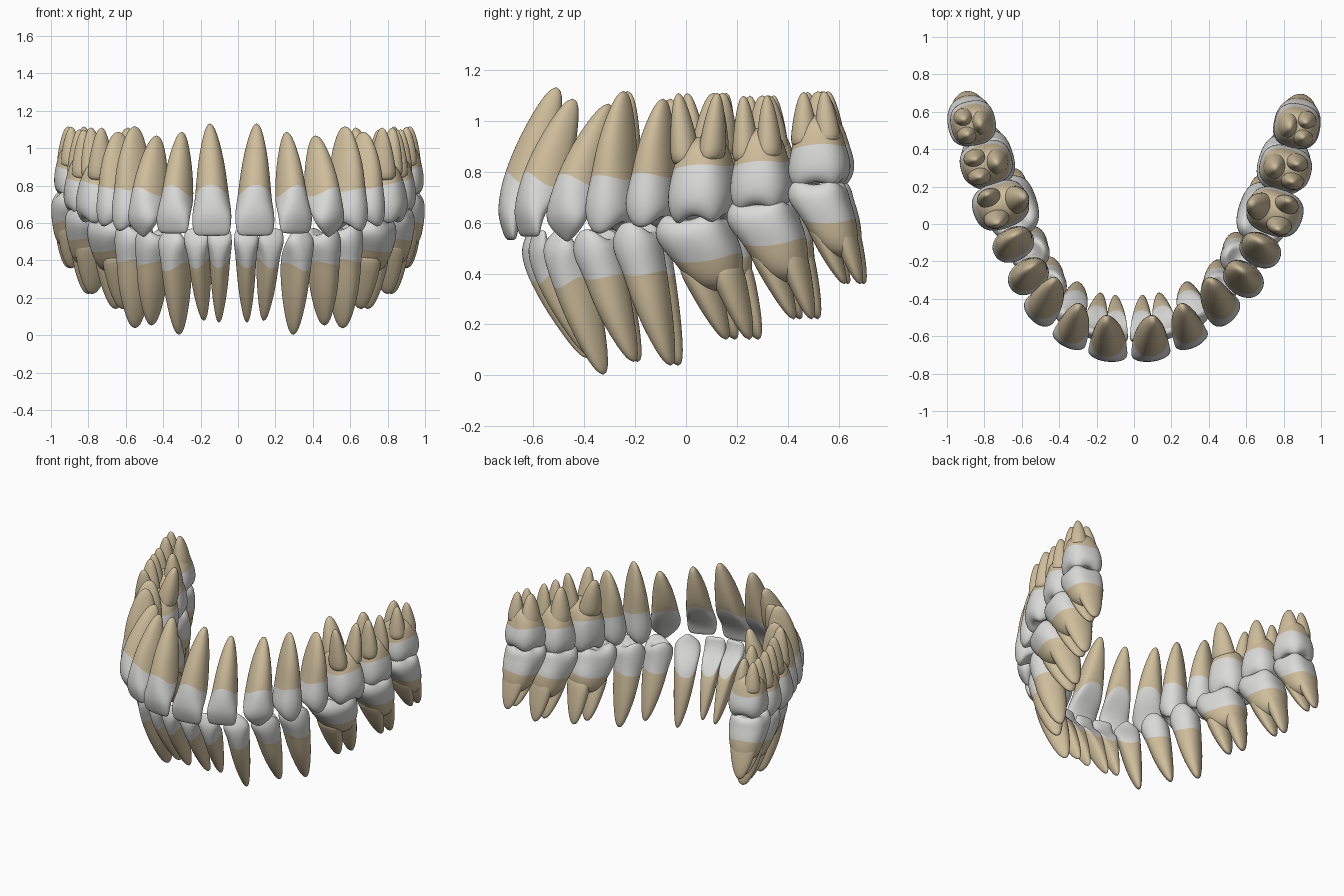
import bpy, bmesh, math
from mathutils import Vector

if "Cube" in bpy.data.objects:
    bpy.data.objects.remove(bpy.data.objects["Cube"])

def material(name, rgb):
    m = bpy.data.materials.new(name)
    m.diffuse_color = (*rgb, 1)
    m.use_nodes = True
    m.node_tree.nodes["Principled BSDF"].inputs["Base Color"].default_value = m.diffuse_color
    return m

ENAMEL = material("enamel white", (0.70, 0.70, 0.69))
ROOT = material("root tan", (0.62, 0.51, 0.33))

# Profiles from biting edge (t=0) over the neck (t=1) to the root tip (t=2):
# t, width scale, depth scale, outward shift, cusp weight
TAPER = [(1.3, .76, .88, 0, 0), (1.6, .57, .71, 0, 0), (1.85, .34, .46, 0, 0),
         (1.96, .18, .25, 0, 0), (2, 0, 0, 0, 0)]
INCISOR = [(0, 0, 0, .45, 0), (0, .68, .1, .45, 0), (.03, .87, .2, .45, 0), (.15, .97, .28, .49, 0),
           (.32, 1.01, .42, .48, 0), (.5, 1.01, .58, .4, 0), (.75, .96, .83, .16, 0), (1, .87, .95, .02, 0)]
CANINE = [(0, 0, 0, .35, 0), (.02, .14, .1, .35, 0), (.14, .55, .25, .4, 0), (.28, .9, .42, .42, 0),
          (.45, 1.02, .62, .36, 0), (.7, .97, .86, .14, 0), (1, .87, .96, .02, 0)]
GRINDER = [(.26, 0, 0, 0, 0), (.23, .25, .25, 0, .2), (.11, .5, .5, 0, .6), (.0, .72, .7, 0, 1),
           (.07, .86, .84, 0, 1), (.22, .97, .95, 0, .7), (.45, 1.01, 1, 0, .2), (.72, .98, .98, 0, 0),
           (1, .88, .9, 0, 0)]

def trunk(furcation):
    """Short root trunk closed by a dome where the roots part."""
    f = furcation
    return [(1 + f * .4, .80, .82, 0, 0), (1 + f * .8, .64, .66, 0, 0),
            (1 + f, .36, .36, 0, 0), (1 + f * 1.05, 0, 0, 0, 0)]

# Separate roots: offset along the arch, offset outward, radii (fractions of tooth size)
THREE = [(-.40, .34, .50, .54), (.40, .34, .48, .52), (0, -.40, .70, .52)]
TWO_ALONG = [(-.40, 0, .48, .84), (.40, 0, .47, .80)]

NAMES = ["central_incisor", "lateral_incisor", "canine", "first_premolar",
         "second_premolar", "first_molar", "second_molar", "third_molar"]
# turn, x, y, half width, half depth, z edge, z neck, tip x, y, z, midline shift
UPPER = [(7, .11, -.645, .103, .095, .532, .765, .125, -.51, 1.135, -.025),
         (25, .308, -.575, .093, .095, .545, .765, .28, -.445, 1.09, -.02),
         (45, .468, -.44, .096, .105, .525, .765, .425, -.305, 1.07, -.01),
         (55, .575, -.295, .088, .115, .55, .77, .562, -.245, 1.12, .01),
         (62, .66, -.14, .088, .115, .575, .78, .655, -.09, 1.09, .015),
         (70, .735, .065, .125, .15, .592, .825, .70, .075, 1.115, .02),
         (75, .80, .30, .118, .14, .642, .835, .80, .285, 1.105, .01),
         (78, .865, .525, .118, .12, .735, .90, .87, .51, 1.12, .005)]
LOWER = [(5, .068, -.57, .064, .078, .57, .40, .075, -.39, .065, -.027),
         (18, .187, -.54, .068, .08, .57, .395, .160, -.38, .075, -.022),
         (38, .32, -.465, .082, .095, .585, .375, .305, -.325, .0, -.01),
         (52, .455, -.35, .09, .095, .58, .395, .462, -.205, .05, 0),
         (62, .56, -.19, .093, .105, .61, .41, .555, -.06, .035, .005),
         (68, .678, .035, .15, .14, .64, .455, .655, .205, .135, .02),
         (74, .79, .30, .136, .14, .70, .52, .80, .46, .215, .01),
         (79, .87, .52, .118, .125, .775, .61, .895, .655, .355, 0)]
# The left back teeth sit a little further back
LEFT_BACK = [0, 0, 0, .015, .03, .035, .025, .015]

def loft(bm, rings, mats):
    """Skin a list of rings; a ring of one point is a closing pole."""
    vs = [[bm.verts.new(p) for p in r] for r in rings]
    for a, b, m in zip(vs, vs[1:], mats):
        n = max(len(a), len(b))
        for i in range(n):
            j = (i + 1) % n
            if len(a) == 1:
                f = bm.faces.new((a[0], b[j], b[i]))
            elif len(b) == 1:
                f = bm.faces.new((a[i], a[j], b[0]))
            else:
                f = bm.faces.new((a[i], a[j], b[j], b[i]))
            f.material_index = m
            f.smooth = True

def oval(n, power):
    """Unit superellipse as (angle, u, v)."""
    out = []
    for i in range(n):
        t = 2 * math.pi * i / n
        c, s = math.cos(t), math.sin(t)
        e = 2 / power
        out.append((t, math.copysign(abs(c) ** e, c), math.copysign(abs(s) ** e, s)))
    return out

def tooth(jaw, side, index, spec):
    turn, cx, cy, a, b, zo, zc, tx, ty, tz, dx = spec
    a, b = a * 1.02, b * 1.02
    phi = math.radians(turn)
    along = Vector((math.cos(phi), math.sin(phi)))     # away from the midline
    out = Vector((math.sin(phi), -math.cos(phi)))      # toward the lips
    c, tip = Vector((cx, cy)), Vector((tx, ty))
    up = 1 if zc > zo else -1
    molar, premolar = index >= 5, index in (3, 4)
    tilt = 0
    if molar:
        tilt = .13 if jaw == "upper" else (.08, .08, -.03)[index - 5]
    wave = .038 if index < 2 else .03 if index == 2 else .012
    bow = 1.1 if molar else 1.45                       # how late the root leans back
    furcation, spread, roots = 0, 1, []
    if molar:
        furcation = (.38, .5, .55)[index - 5]
        roots = THREE if jaw == "upper" else TWO_ALONG
        spread = (1.6, 1.0, .85)[index - 5] if jaw == "upper" else (.8, .65, .65)[index - 5]

    def place(xy, z):
        y = xy.y + (LEFT_BACK[index] if side == "left" else 0)
        sx = 1 if side == "right" else -1
        return (sx * xy.x + dx, y, z + tilt * (xy.y - cy) * max(0, 1 - abs(z - zc) / .3))

    def height(t):
        return zo + (zc - zo) * t if t < 1 else zc + (tz - zc) * (t - 1)

    def centre(t):
        return c.lerp(tip, max(0, (t - .5) / 1.5) ** bow)

    # Crown and trunk
    crown = INCISOR if index < 2 else CANINE if index == 2 else GRINDER
    profile = crown + (trunk(furcation) if furcation else TAPER)
    bm = bmesh.new()
    rings = []
    for t, sa, sb, shift, cusp in profile:
        mid = centre(t) + out * (shift * b)
        if sa == 0:
            rings.append([place(mid, height(t))])
            continue
        ring = []
        for th, u, v in oval(24, 2.6 if molar and t < 1.1 else 2.2):
            z = height(t)
            lobes = math.cos(4 * th) if molar else math.cos(2 * th) if premolar else -1
            z += (zc - zo) * (.15 if molar else .24) * cusp * (1 + lobes) / 2
            z -= up * wave * math.cos(2 * th) * math.exp(-((t - 1) / .35) ** 2)
            ring.append(place(mid + along * (u * sa * a) + out * (v * sb * b), z))
        rings.append(ring)
    loft(bm, rings, [0 if p[0] <= 1 else 1 for p in profile[1:]])

    # Separate roots growing out of the trunk
    for ou, ov, ru, rv in roots:
        offset = along * (ou * a) + out * (ov * b)
        rings = []
        for k, s in [(.04, 0), (.05, .85), (.2, .9), (.4, .8), (.6, .67), (.8, .48), (.94, .27), (1, 0)]:
            mid = centre(1 + k) + offset * (1 + (spread - 1) * k)
            z = zc + (tz - zc) * k
            if s == 0:
                rings.append([place(mid, z)])
            else:
                rings.append([place(mid + along * (u * s * ru * a) + out * (v * s * rv * b), z)
                              for th, u, v in oval(14, 2)])
        loft(bm, rings, [1] * (len(rings) - 1))

    bmesh.ops.recalc_face_normals(bm, faces=bm.faces)
    name = f"{jaw}_{side}_{NAMES[index]}"
    me = bpy.data.meshes.new(name)
    bm.to_mesh(me)
    bm.free()
    me.materials.append(ENAMEL)
    me.materials.append(ROOT)
    ob = bpy.data.objects.new(name, me)
    bpy.context.collection.objects.link(ob)
    sub = ob.modifiers.new("smooth", 'SUBSURF')
    sub.levels = sub.render_levels = 1

# Both jaws, mirrored left and right
for jaw, table in (("upper", UPPER), ("lower", LOWER)):
    for side in ("right", "left"):
        for index, spec in enumerate(table):
            tooth(jaw, side, index, spec)
